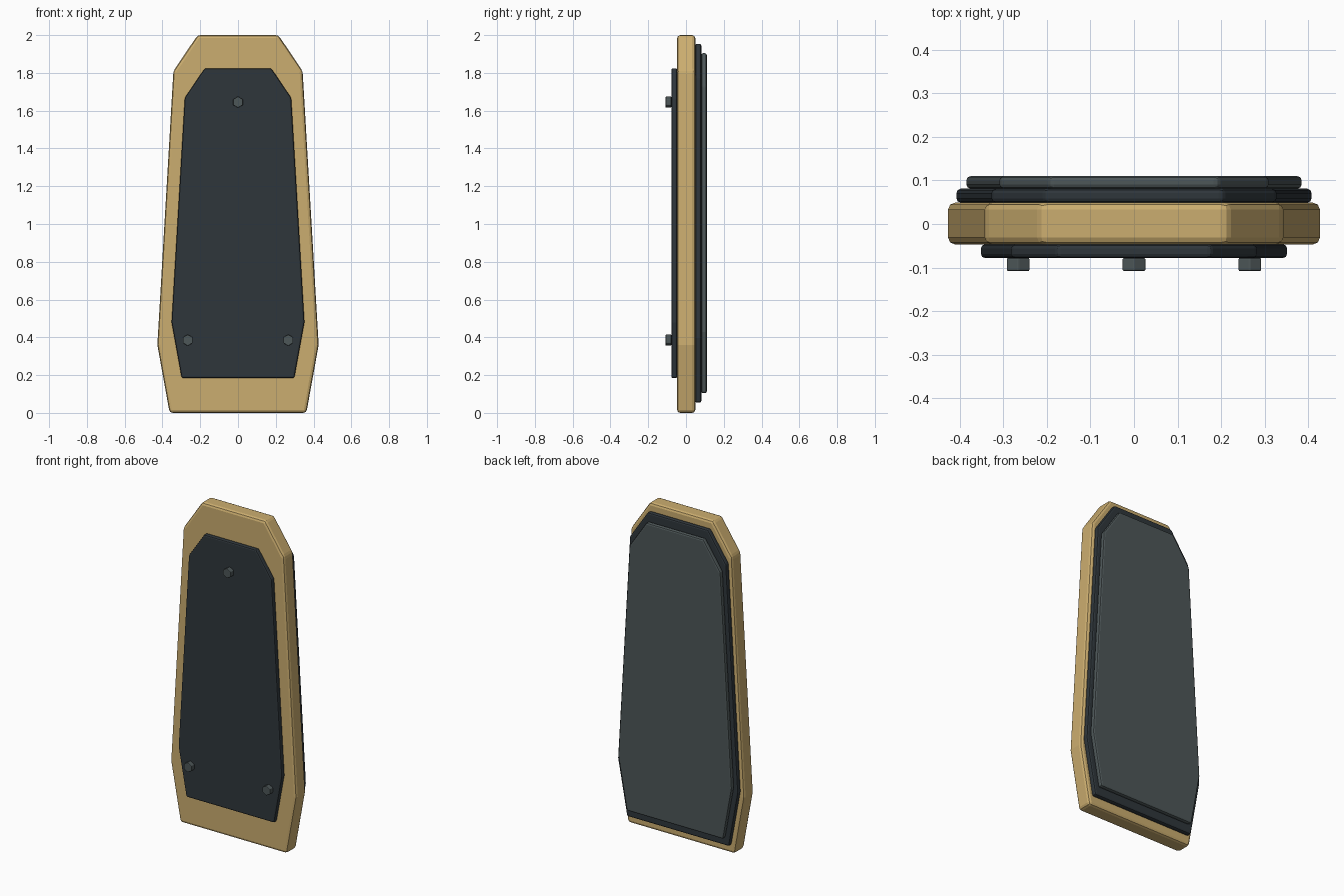
import bpy, bmesh, math

if "Cube" in bpy.data.objects:
    bpy.data.objects.remove(bpy.data.objects["Cube"])


def material(name, rgb):
    m = bpy.data.materials.new(name)
    m.diffuse_color = (*rgb, 1)
    m.use_nodes = True
    m.node_tree.nodes["Principled BSDF"].inputs["Base Color"].default_value = m.diffuse_color
    return m


TAN = material("tan", (0.60, 0.42, 0.16))
DARK = material("dark_slate", (0.028, 0.037, 0.044))
GREY = material("grey_slate", (0.075, 0.095, 0.098))

# Right half of the coffin-like outline, bottom to top: (x, z)
HALF = [(0.362, 0.0), (0.427, 0.36), (0.342, 1.81), (0.214, 2.0)]
OUTLINE = HALF + [(-x, z) for x, z in reversed(HALF)]


def slab(name, outline, y0, y1, mat, bevel):
    """Extrude an x-z outline from y0 to y1 and round its edges."""
    bm = bmesh.new()
    face = bm.faces.new([bm.verts.new((x, y0, z)) for x, z in outline])
    ext = bmesh.ops.extrude_face_region(bm, geom=[face])
    for v in ext["geom"]:
        if isinstance(v, bmesh.types.BMVert):
            v.co.y = y1
    bmesh.ops.recalc_face_normals(bm, faces=bm.faces)
    me = bpy.data.meshes.new(name)
    bm.to_mesh(me)
    bm.free()
    me.materials.append(mat)
    ob = bpy.data.objects.new(name, me)
    bpy.context.collection.objects.link(ob)
    mod = ob.modifiers.new("rounded_edges", 'BEVEL')
    mod.width = bevel
    mod.segments = 2
    mod.limit_method = 'ANGLE'
    mod.angle_limit = math.radians(25)
    return ob


def scaled(sx, sz, cz=1.004):
    return [(x * sx, cz + (z - 1) * sz) for x, z in OUTLINE]


# Main body and the stacked plates
slab("body", OUTLINE, -0.047, 0.049, TAN, 0.016)
slab("front_plate", scaled(0.823, 0.82), -0.078, -0.047, DARK, 0.009)
slab("back_plate", scaled(0.955, 0.95), 0.049, 0.081, DARK, 0.010)
slab("back_pad", scaled(0.902, 0.90), 0.081, 0.110, GREY, 0.010)

# Hexagonal bolts on the front plate
for name, cx, cz in (("bolt_left", -0.266, 0.385), ("bolt_right", 0.266, 0.385),
                     ("bolt_top", 0.0, 1.645)):
    ring = [(cx + 0.03 * math.sin(i * math.pi / 3), cz + 0.03 * math.cos(i * math.pi / 3))
            for i in range(6)]
    slab(name, ring, -0.108, -0.078, GREY, 0.003)
